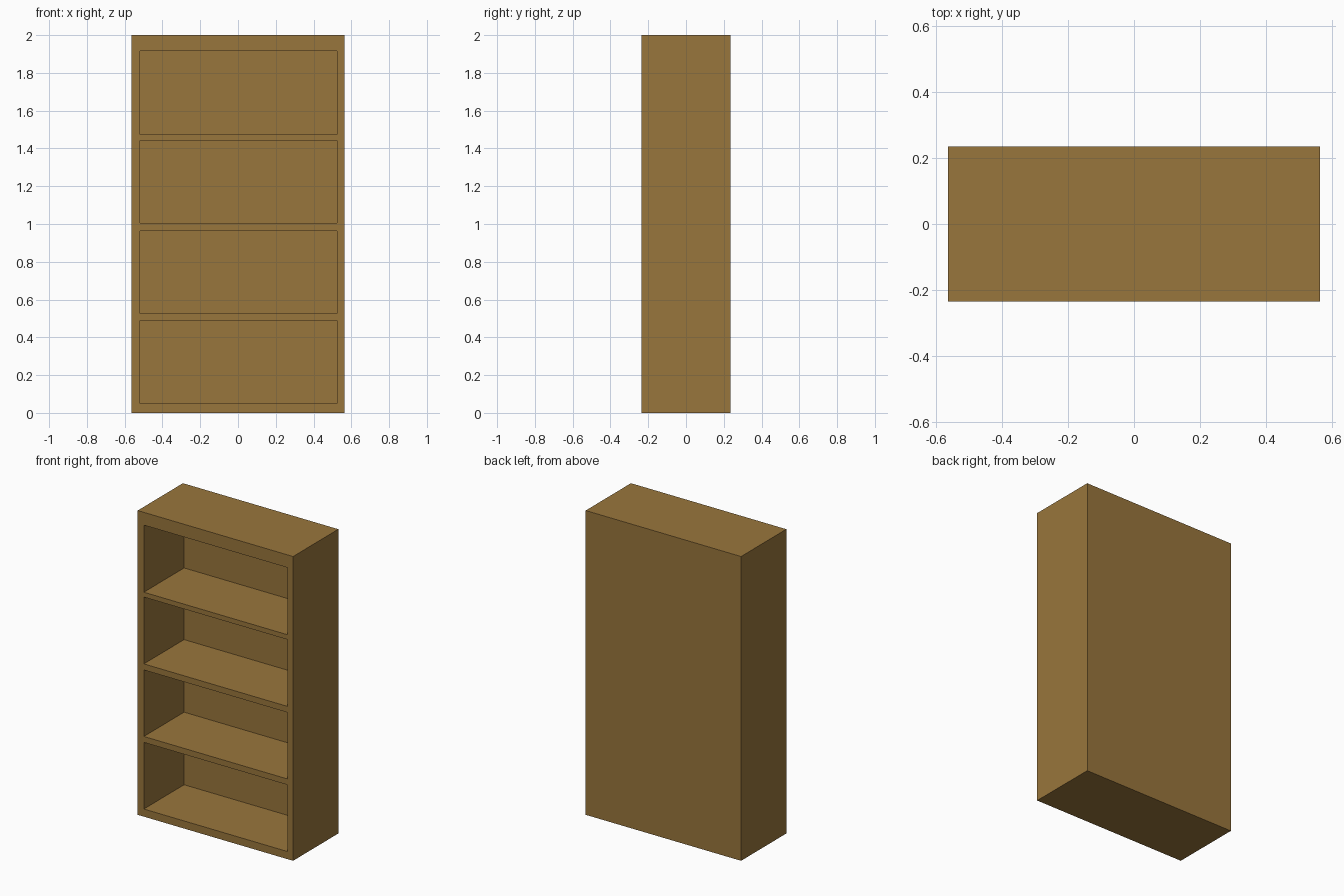
import bpy
import bmesh

cube = bpy.data.objects.get("Cube")
if cube:
    bpy.data.objects.remove(cube, do_unlink=True)

# Overall size
HALF_W, HALF_D, HEIGHT = 0.565, 0.235, 2.0
BAY_LEFT, BAY_RIGHT = -0.52, 0.525
BAY_DEPTH = 0.418
BAYS = [(0.05, 0.488), (0.527, 0.964), (1.004, 1.443), (1.475, 1.916)]

# Wood colour
wood = bpy.data.materials.new("warm_brown_wood")
wood.use_nodes = True
colour = (0.318, 0.18, 0.045, 1.0)
wood.diffuse_color = colour
shader = wood.node_tree.nodes["Principled BSDF"]
shader.inputs["Base Color"].default_value = colour
shader.inputs["Roughness"].default_value = 0.8

# Front face as a grid of frame strips and bay openings
xs = [-HALF_W, BAY_LEFT, BAY_RIGHT, HALF_W]
zs = [0.0] + [z for bay in BAYS for z in bay] + [HEIGHT]
bm = bmesh.new()
grid = [[bm.verts.new((x, -HALF_D, z)) for x in xs] for z in zs]
openings = []
for row in range(len(zs) - 1):
    for col in range(len(xs) - 1):
        face = bm.faces.new((grid[row][col], grid[row][col + 1],
                             grid[row + 1][col + 1], grid[row + 1][col]))
        if col == 1 and row % 2 == 1:
            openings.append(face)

# Outer sides, top, bottom and back, extruded from the rim
rim = [e for e in bm.edges if e.is_boundary]
extruded = bmesh.ops.extrude_edge_only(bm, edges=rim)["geom"]
back = [g for g in extruded if isinstance(g, bmesh.types.BMVert)]
bmesh.ops.translate(bm, verts=back, vec=(0, 2 * HALF_D, 0))
bmesh.ops.holes_fill(bm, edges=[e for e in bm.edges if e.is_boundary], sides=0)

# Shelf bays pushed in from the front
for face in openings:
    result = bmesh.ops.extrude_discrete_faces(bm, faces=[face])
    bmesh.ops.translate(bm, verts=result["faces"][0].verts, vec=(0, BAY_DEPTH, 0))

bmesh.ops.recalc_face_normals(bm, faces=bm.faces)
mesh = bpy.data.meshes.new("bookcase")
bm.to_mesh(mesh)
bm.free()
mesh.materials.append(wood)
bookcase = bpy.data.objects.new("bookcase", mesh)
bpy.context.collection.objects.link(bookcase)
